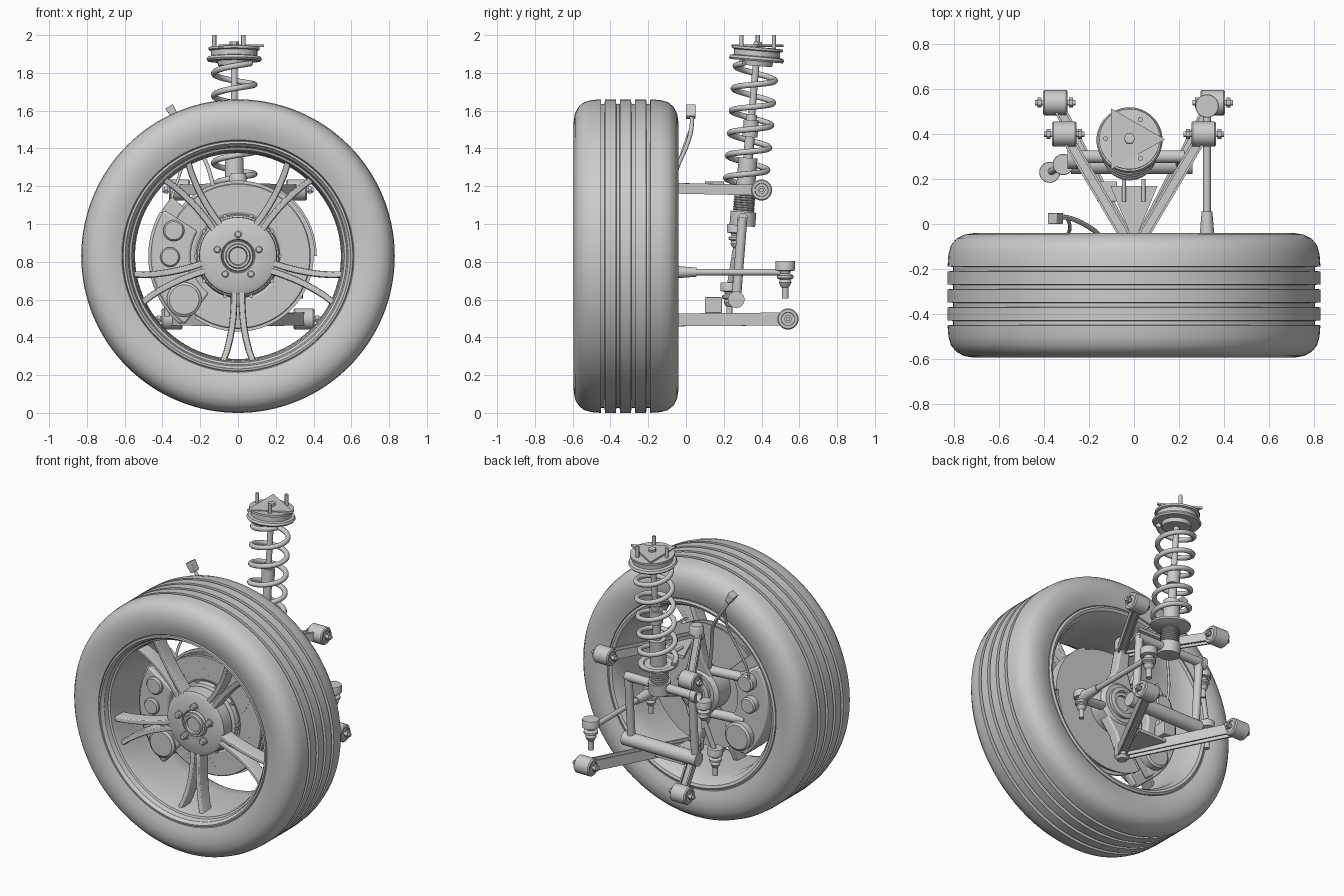
import bpy, bmesh
from math import sin, cos, pi, radians
from mathutils import Vector

if "Cube" in bpy.data.objects:
    bpy.data.objects.remove(bpy.data.objects["Cube"])

V = Vector
HUB = V((0, 0, 0.83))          # wheel centre, axle runs along y
AXLE = (0, 1, 0)


def finish(name, bm, bevel=0, angle=35):
    bmesh.ops.remove_doubles(bm, verts=bm.verts, dist=1e-5)
    bmesh.ops.recalc_face_normals(bm, faces=bm.faces)
    me = bpy.data.meshes.new(name)
    bm.to_mesh(me)
    bm.free()
    ob = bpy.data.objects.new(name, me)
    bpy.context.collection.objects.link(ob)
    if bevel:
        m = ob.modifiers.new("bevel", 'BEVEL')
        m.width, m.segments, m.limit_method = bevel, 2, 'ANGLE'
    bpy.ops.object.select_all(action='DESELECT')
    ob.select_set(True)
    bpy.context.view_layer.objects.active = ob
    bpy.ops.object.shade_smooth_by_angle(angle=radians(angle))
    return ob


def loft(name, rings, bevel=0, caps=True):
    bm = bmesh.new()
    rows = [[bm.verts.new(p) for p in ring] for ring in rings]
    n = len(rows[0])
    for a, b in zip(rows, rows[1:]):
        for i in range(n):
            bm.faces.new((a[i], a[(i + 1) % n], b[(i + 1) % n], b[i]))
    if caps:
        bm.faces.new(rows[0])
        bm.faces.new(rows[-1])
    return finish(name, bm, bevel)


def prism(name, pts, vec, bevel=0):
    return loft(name, [[V(p) for p in pts], [V(p) + V(vec) for p in pts]], bevel)


def box(name, c, s, bevel=0.005):
    x, y, z = (v / 2 for v in s)
    pts = [V(c) + V((i * x, -y, j * z)) for i, j in ((-1, -1), (1, -1), (1, 1), (-1, 1))]
    return prism(name, pts, (0, 2 * y, 0), bevel)


def lathe(name, prof, loc=(0, 0, 0), axis=(0, 0, 1), seg=32, closed=False):
    """Revolve (radius, height) points about an axis."""
    q = V(axis).to_track_quat('Z', 'Y')
    bm = bmesh.new()
    cols = [[bm.verts.new(V(loc) + q @ V((max(r, 1e-7) * cos(a), max(r, 1e-7) * sin(a), h)))
             for r, h in prof] for a in (2 * pi * i / seg for i in range(seg))]
    n = len(prof)
    for i in range(seg):
        a, b = cols[i], cols[(i + 1) % seg]
        for j in range(n if closed else n - 1):
            k = (j + 1) % n
            bm.faces.new((a[j], a[k], b[k], b[j]))
    bmesh.ops.dissolve_degenerate(bm, edges=bm.edges, dist=1e-6)
    return finish(name, bm)


def rod(name, a, b, r, r2=None, seg=24):
    d = V(b) - V(a)
    return lathe(name, [(0, 0), (r, 0), (r2 or r, d.length), (0, d.length)], a, d, seg)


def wire(name, pts, r, kind='POLY'):
    cu = bpy.data.curves.new(name, 'CURVE')
    cu.dimensions, cu.bevel_depth, cu.bevel_resolution, cu.use_fill_caps = '3D', r, 3, True
    sp = cu.splines.new(kind)
    sp.points.add(len(pts) - 1)
    for p, c in zip(sp.points, pts):
        p.co = (*c, 1)
    if kind == 'NURBS':
        sp.use_endpoint_u, sp.order_u, sp.resolution_u = True, 3, 8
    ob = bpy.data.objects.new(name, cu)
    bpy.context.collection.objects.link(ob)


def polar(r, deg, y, side=0):
    a = radians(deg)
    return HUB + V((r * cos(a) - side * sin(a), y, r * sin(a) + side * cos(a)))


def sector(name, r0, r1, a0, a1, y0, y1, bevel=0, n=24):
    angs = [a0 + (a1 - a0) * i / n for i in range(n + 1)]
    pts = [polar(r1, a, y0) for a in angs] + [polar(r0, a, y0) for a in reversed(angs)]
    return prism(name, pts, (0, y1 - y0, 0), bevel)


# Tyre with four tread grooves
tread = [(0.60, -0.55), (0.615, -0.575), (0.66, -0.590), (0.71, -0.595), (0.755, -0.588),
         (0.79, -0.570), (0.815, -0.54), (0.826, -0.50)]
for g in (-0.44, -0.36, -0.28, -0.20):
    tread += [(0.83, g - 0.011), (0.805, g - 0.009), (0.805, g + 0.009), (0.83, g + 0.011)]
tread += [(0.826, -0.135), (0.815, -0.095), (0.79, -0.065), (0.755, -0.047), (0.71, -0.040),
          (0.66, -0.045), (0.615, -0.06), (0.60, -0.085)]
lathe("tyre", tread, HUB, AXLE, 128, True)

# Rim barrel and lips
lathe("rim", [(0.612, -0.56), (0.608, -0.58), (0.597, -0.582), (0.59, -0.565), (0.583, -0.56),
              (0.575, -0.53), (0.563, -0.525), (0.555, -0.49), (0.55, -0.38), (0.545, -0.2), (0.555, -0.1),
              (0.58, -0.06), (0.597, -0.053), (0.61, -0.06), (0.605, -0.1), (0.575, -0.2),
              (0.58, -0.4), (0.60, -0.53)], HUB, AXLE, 96, True)

# Five pairs of curved spokes
stations = [(0.17, .021, -.445), (0.25, .021, -.452), (0.32, .025, -.457), (0.38, .032, -.463),
            (0.44, .043, -.471), (0.50, .058, -.482), (0.57, .083, -.50)]
for k in range(5):
    ang = 54 + 72 * k
    for s in (-1, 1):
        rings = []
        for r, off, y in stations:
            w = 0.018
            rings.append([polar(r, ang, y + dy, s * off + dw) for dw, dy in
                          ((-w * .75, 0), (w * .75, 0), (w, .02), (w, .085), (-w, .085), (-w, .02))])
        loft("wheel_spoke", rings, 0.004)
    prism("spoke_root", [polar(r, ang, -.44, d) for r, d in
                         ((.17, -.045), (.27, -.022), (.27, .022), (.17, .045))], (0, .08, 0), .004)
    # Lug bolts
    p = polar(0.116, 90 + 72 * k, -0.452)
    lathe("lug_bolt", [(.026, .01), (.026, -.004), (.02, -.006), (.02, -.024), (.014, -.03), (0, -.03)],
          p, AXLE, 12)
# Wheel hub and centre cap
lathe("wheel_hub", [(0, -.44), (.085, -.44), (.09, -.452), (.185, -.452), (.205, -.44), (.208, -.36),
                    (.16, -.33), (0, -.33)], HUB, AXLE, 64)
lathe("centre_cap", [(0, -.462), (.045, -.462), (.05, -.475), (.062, -.475), (.066, -.46), (.078, -.46),
                     (.082, -.45), (.082, -.43)], HUB, AXLE, 48)

# Brake disc: two plates, vanes, bell, holes
for y in (-0.31, -0.265):
    lathe("brake_disc", [(.2, y), (.38, y), (.385, y + .004), (.385, y + .018), (.2, y + .018)],
          HUB, AXLE, 96, True)
lathe("disc_core", [(.2, -.295), (.36, -.295), (.36, -.26), (.2, -.26)], HUB, AXLE, 64, True)
lathe("disc_bell", [(0, -.345), (.2, -.345), (.215, -.335), (.222, -.31), (.235, -.316), (.235, -.25),
                    (0, -.25)], HUB, AXLE, 64)
for k in range(10):
    rod("disc_bolt", polar(.222, 36 * k, -.33), polar(.222, 36 * k, -.29), .011, seg=8)
    for j in range(5):
        a, r = 36 * k + 18 + 3 * j, .26 + .022 * j
        rod("disc_hole", polar(r, a, -.3115), polar(r, a, -.309), .004, seg=8)

# Dust shield behind the disc
sector("dust_shield", .12, .417, 0, 62, -.235, -.225)
sector("dust_shield", .12, .40, 62, 140, -.235, -.225)
sector("dust_shield", .12, .40, 235, 360, -.235, -.225)
sector("dust_shield_rim", .405, .417, 0, 62, -.30, -.225)

# Brake caliper with piston housings
sector("caliper_front", .25, .46, 148, 232, -.375, -.325, .012)
sector("caliper_bridge", .395, .475, 150, 230, -.36, -.17, .01)
sector("caliper_back", .25, .46, 148, 232, -.235, -.17, .012)
sector("caliper_bracket", .22, .47, 138, 150, -.25, -.2, .008)
for x, z, r in ((-.34, .965, .056), (-.36, .825, .052), (-.285, .60, .092)):
    lathe("caliper_piston", [(r, -.37), (r, -.385), (r * .85, -.395), (0, -.395)], (x, 0, z), AXLE)
    lathe("caliper_piston_back", [(r, -.18), (r, -.13), (r * .85, -.12), (0, -.12)], (x, 0, z), AXLE)

# Steering knuckle and bearing housing
loft("knuckle", [[V((sx * w, y + sy * .035, z)) for sx, sy in ((-1, -1), (1, -1), (1, 1), (-1, 1))]
                 for z, y, w in ((.50, -.11, .035), (.62, -.14, .05), (.72, -.16, .10), (.94, -.16, .10),
                                 (1.05, -.14, .045), (1.22, -.11, .035))], .01)
lathe("bearing_housing", [(.05, -.25), (.15, -.25), (.15, -.13), (.125, -.11), (.1, -.11), (.1, -.09),
                          (.075, -.085), (.07, -.1), (.05, -.1)], HUB, AXLE, 48, True)
rod("axle_stub", HUB + V((0, -.3, 0)), HUB + V((0, -.115, 0)), .05)
wire("steering_arm", [(.08, -.15, .80), (.2, -.13, .76), (.32, -.10, .745)], .028, 'NURBS')
for z in (.69, .97):
    rod("caliper_mount", (-.07, -.16, z), (-.3, -.19, z), .03)


# Control arms: H-section beams with bushings
def h_beam(name, a, b, w, h):
    a, b = V(a), V(b)
    side = (b - a).cross(V((0, 0, 1))).normalized()
    sec = [(-1, -1), (-.6, -1), (-.6, -.4), (.6, -.4), (.6, -1), (1, -1),
           (1, 1), (.6, 1), (.6, .4), (-.6, .4), (-.6, 1), (-1, 1)]
    prism(name, [a + side * (u * w) + V((0, 0, v * h)) for u, v in sec], b - a)


for part, z, zb, bx, by, h in (("upper", 1.19, 1.18, .31, .40, .028), ("lower", .492, .497, .35, .54, .034)):
    for s in (-1, 1):
        h_beam(part + "_arm", (s * .012, -.10, z), (s * (bx - .02), by - .03, zb), .026, h)
        lathe(part + "_bushing", [(.032, -.045), (.036, -.055), (.05, -.055), (.056, -.048), (.056, .048),
              (.05, .055), (.036, .055), (.032, .045)], (s * bx, by, zb), (1, 0, 0), 32)
        rod(part + "_bushing_core", (s * bx - .05, by, zb), (s * bx + .05, by, zb), .034)
        rod(part + "_bushing_bolt", (s * bx - .09, by, zb), (s * bx + .09, by, zb), .012)
        for e in (-.07, .07):
            rod(part + "_bushing_nut", (s * bx + e - .009, by, zb), (s * bx + e + .009, by, zb), .022, seg=6)
    prism(part + "_gusset", [(-.01, -.06, z - .012), (.01, -.06, z - .012), (.105, .17, z - .012),
                             (-.105, .17, z - .012)], (0, 0, .02))
    lathe(part + "_ball_joint", [(0, -.05), (.03, -.05), (.045, -.03), (.045, .035), (.035, .05), (0, .05)],
          (0, -.11, z + (.03 if part == "upper" else 0)))
for x in (-.045, .042):
    rod("gusset_pin", (x, .10, 1.215), (x, .20, 1.215), .009, seg=12)
box("lower_arm_bracket", (-.12, .145, .57), (.09, .09, .085))

# Coil-over strut along a leaning axis
P = lambda z: V((-.02, .265 + (z - .6) * .085, z))
UP = P(1.9) - P(.6)
UP.normalize()
for name, z0, z1, r in (("piston_rod", 1.3, 1.95, .018), ("bump_stop", 1.46, 1.55, .04),
                        ("bump_stop_cap", 1.55, 1.58, .028), ("damper_sleeve", 1.33, 1.46, .026),
                        ("damper_body", 1.17, 1.35, .05), ("threaded_body", 1.05, 1.18, .054),
                        ("strut_clamp", .99, 1.065, .068), ("top_nut", 1.935, 1.965, .025)):
    rod(name, P(z0), P(z1), r, seg=6 if name == "top_nut" else 32)
for k in range(8):
    lathe("strut_thread", [(.053, -.004), (.059, 0), (.053, .004)], P(1.075 + .013 * k), UP)
q = UP.to_track_quat('Z', 'Y')
turns = 5.4
wire("coil_spring", [P(1.205 + .64 * t) + q @ V((.108 * cos(2 * pi * turns * t), .108 * sin(2 * pi * turns * t), 0))
                     for t in (i / 150 for i in range(151))], .0155)
lathe("lower_spring_seat", [(.05, -.02), (.085, -.015), (.12, 0), (.122, .012), (.09, .012), (.085, .004),
                            (.05, .004)], P(1.18), UP, 40, True)
lathe("upper_spring_seat", [(0, -.03), (.085, -.03), (.09, -.005), (.14, -.005), (.147, .005), (.14, .018),
      (.122, .022), (.122, .05), (.135, .055), (.135, .068), (.07, .07), (0, .07)], P(1.867), UP, 48)
prism("top_mount_plate", [(.138, .377, 1.937), (-.103, .515, 1.937), (-.103, .242, 1.937)], (0, 0, .012))
for x, y in ((-.126, .38), (.028, .465), (.028, .293)):
    rod("mount_stud", (x, y, 1.90), (x, y, 2.0), .011, seg=12)

# Fork around the axle and its lower cross tube
for x in (-.255, .21):
    rod("fork_leg", (x, .30, 1.035), (x, .266, .60), .025)
rod("fork_crossbar", (-.27, .30, 1.03), (.225, .30, 1.03), .028)
rod("fork_cross_tube", (-.28, .266, .60), (.26, .266, .60), .044, seg=32)


# Ball joints, tie rod and stabiliser link
def ball_joint(name, top, s=1.0):
    prof = [(0, 0), (.05, 0), (.052, -.004), (.052, -.05), (.03, -.055), (.026, -.068), (.043, -.078),
            (.043, -.092), (.028, -.1), (.034, -.115), (.024, -.135), (.018, -.14), (.018, -.2), (0, -.2)]
    lathe(name, [(r * s, h * s) for r, h in prof], top)


ball_joint("tie_rod_inner_joint", (.325, .525, .805))
ball_joint("tie_rod_outer_joint", (.325, -.10, .785), .9)
rod("tie_rod", (.325, -.08, .745), (.325, .50, .745), .017)
rod("tie_rod_sleeve", (.325, -.09, .745), (.325, .055, .745), .036, .024)
ball_joint("link_upper_joint", (-.315, .265, 1.0), .9)
ball_joint("link_lower_joint", (-.375, .23, .69), .9)
rod("stabiliser_link", (-.315, .262, .86), (-.372, .232, .67), .016)
lathe("link_eye", [(.03, -.02), (.045, -.02), (.045, .02), (.03, .02)], (-.275, .29, 1.03), (1, 0, 0), 32, True)

# Brake hose and sensor cable with plug
wire("sensor_cable", [(-.34, .03, 1.57), (-.30, .035, 1.51), (-.22, .0, 1.40), (-.16, -.04, 1.32),
                      (-.12, -.10, 1.15), (-.08, -.13, 1.0)], .011, 'NURBS')
wire("brake_hose", [(-.30, .03, 1.52), (-.27, -.02, 1.38), (-.33, -.08, 1.2), (-.38, -.12, 1.05),
                    (-.36, -.14, .95)], .008, 'NURBS')
prism("cable_plug", [(-.385, .0, 1.61), (-.345, .0, 1.635), (-.315, .0, 1.575), (-.345, .0, 1.555)], (0, .05, 0), .004)
